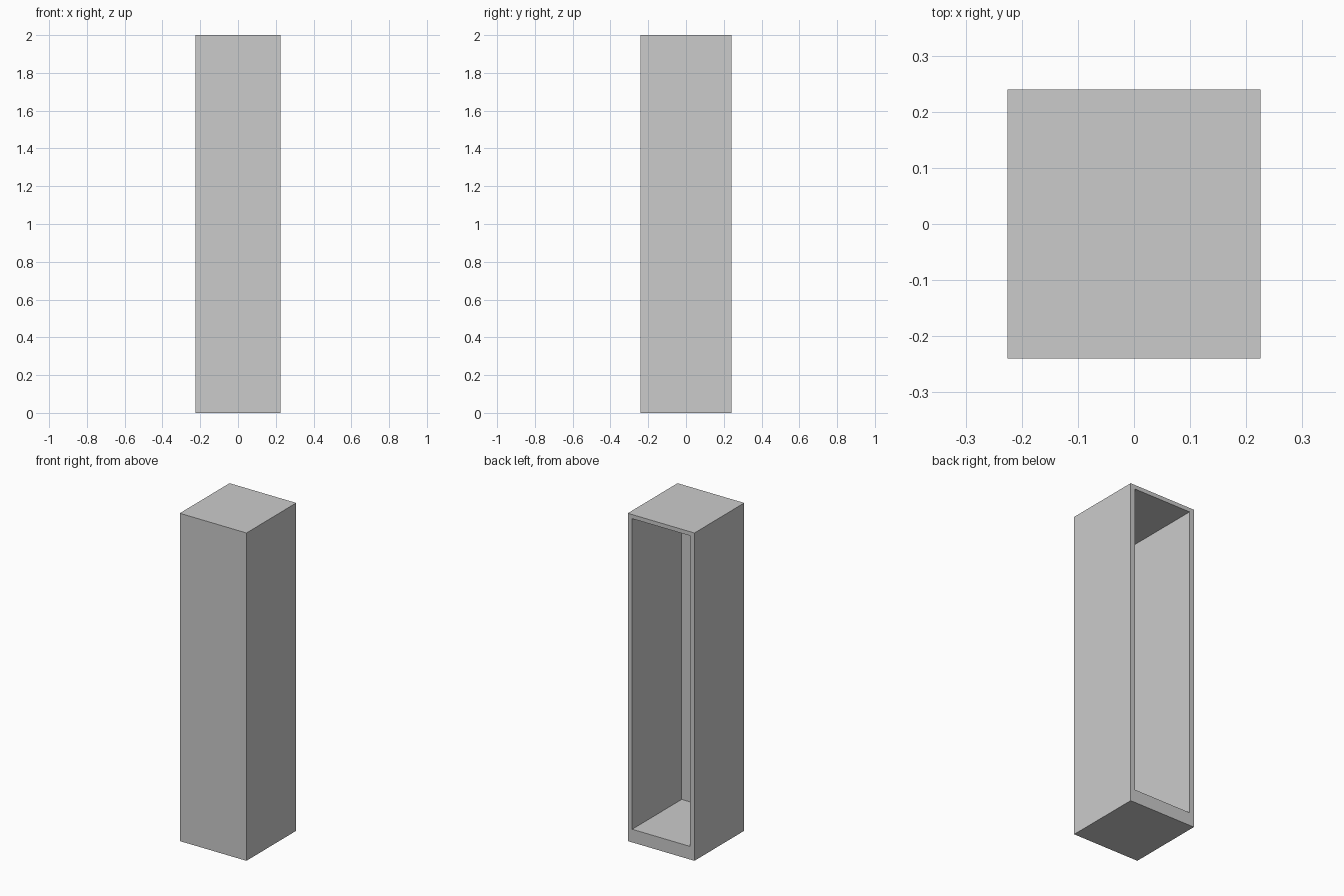
import bpy, bmesh
from mathutils import Vector

if "Cube" in bpy.data.objects:
    bpy.data.objects.remove(bpy.data.objects["Cube"])

W, D, H = 0.45, 0.48, 2.0             # outer size
SIDE, TOP, BOTTOM, FRONT = 0.03, 0.025, 0.08, 0.003   # wall thicknesses

bm = bmesh.new()

# outer box
bmesh.ops.create_cube(bm, size=1)
for v in bm.verts:
    v.co = Vector((v.co.x * W, v.co.y * D, (v.co.z + 0.5) * H))
bm.normal_update()

# rim around the opening in the back
back = max(bm.faces, key=lambda f: f.calc_center_median().y)
bmesh.ops.inset_region(bm, faces=[back], thickness=SIDE, use_even_offset=True)
for v in back.verts:
    v.co.z = H - TOP if v.co.z > H / 2 else BOTTOM

# hollow interior reaching to the thin front panel
pocket = bmesh.ops.extrude_discrete_faces(bm, faces=[back])["faces"][0]
for v in pocket.verts:
    v.co.y = -D / 2 + FRONT

bmesh.ops.recalc_face_normals(bm, faces=bm.faces[:])
mesh = bpy.data.meshes.new("open_back_casing")
bm.to_mesh(mesh)
bm.free()
bpy.context.collection.objects.link(bpy.data.objects.new("open_back_casing", mesh))
